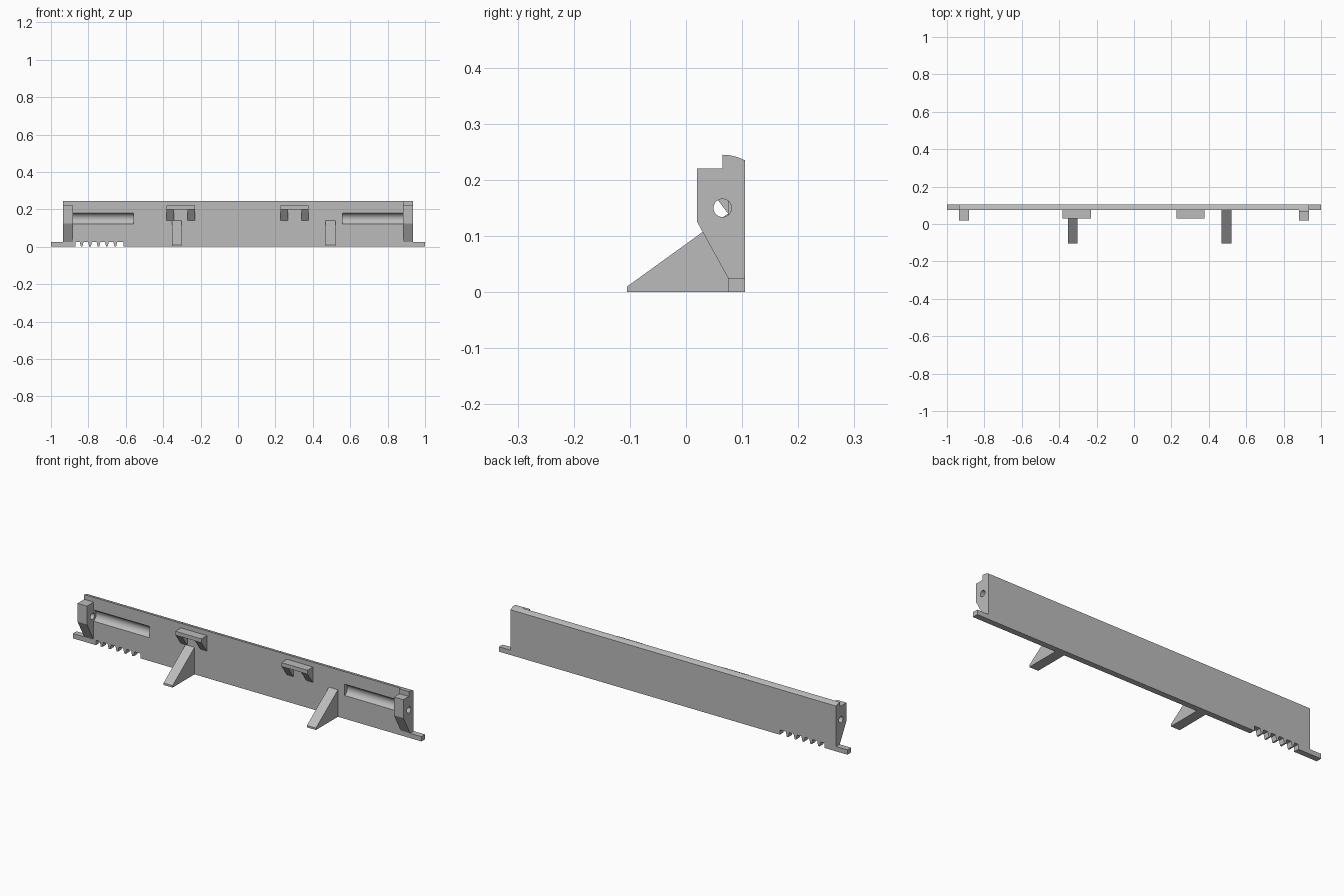
import bpy
import bmesh
import math
from mathutils import Matrix

if "Cube" in bpy.data.objects:
    bpy.data.objects.remove(bpy.data.objects["Cube"], do_unlink=True)

# Single plain grey
grey = bpy.data.materials.new("plain grey")
grey.use_nodes = True
colour = (0.5, 0.5, 0.5, 1)
grey.diffuse_color = colour
grey.node_tree.nodes["Principled BSDF"].inputs["Base Color"].default_value = colour

BACK, FRONT = 0.105, 0.075      # panel faces in y
PIN_Y, PIN_Z = 0.065, 0.15      # axis of the pin holes and grooves
END, INNER = 0.935, 0.881       # bracket sides in x


def finish(name, bm):
    bmesh.ops.recalc_face_normals(bm, faces=bm.faces)
    mesh = bpy.data.meshes.new(name)
    bm.to_mesh(mesh)
    bm.free()
    mesh.materials.append(grey)
    obj = bpy.data.objects.new(name, mesh)
    bpy.context.collection.objects.link(obj)
    return obj


def prism(name, points, low, high, axis="x"):
    """Extrude a (y, z) profile along x, or an (x, z) profile along y."""
    bm = bmesh.new()
    place = (lambda a, b: (low, a, b)) if axis == "x" else (lambda a, b: (a, low, b))
    face = bm.faces.new([bm.verts.new(place(a, b)) for a, b in points])
    moved = bmesh.ops.extrude_face_region(bm, geom=[face])["geom"]
    step = (high - low, 0, 0) if axis == "x" else (0, high - low, 0)
    bmesh.ops.translate(bm, vec=step, verts=[v for v in moved if isinstance(v, bmesh.types.BMVert)])
    return finish(name, bm)


def block(name, x0, x1, y0, y1, z0, z1):
    return prism(name, [(y0, z0), (y1, z0), (y1, z1), (y0, z1)], x0, x1)


def rod(name, radius, x0, x1):
    bm = bmesh.new()
    bmesh.ops.create_cone(bm, cap_ends=True, segments=48, radius1=radius,
                          radius2=radius, depth=x1 - x0)
    turn = Matrix.Rotation(math.pi / 2, 4, "Y")
    bmesh.ops.transform(bm, matrix=Matrix.Translation(((x0 + x1) / 2, PIN_Y, PIN_Z)) @ turn,
                        verts=bm.verts)
    return finish(name, bm)


def cut(target, cutter):
    cutter.hide_render = True
    mod = target.modifiers.new("cut", "BOOLEAN")
    mod.operation = "DIFFERENCE"
    mod.solver = "EXACT"
    mod.object = cutter
    bpy.context.view_layer.objects.active = target
    bpy.ops.object.modifier_apply(modifier=mod.name)
    bpy.data.objects.remove(cutter, do_unlink=True)


def top_curve(y):
    return 0.245 - 0.01 * ((y - PIN_Y) / (BACK - PIN_Y)) ** 2


# Long panel with a rounded top edge
crown = [FRONT + (BACK - FRONT) * i / 5 for i in range(6)]
panel = prism("panel", [(BACK, 0), (FRONT, 0)] + [(y, top_curve(y)) for y in crown], -END, END)

# Toothed opening in the lower edge
cut(panel, block("tooth_opening", -0.868, -0.612, 0, 0.2, -0.1, 0.025))
for i in range(5):
    x = -0.836 + 0.045 * i
    prism(f"tooth_{i + 1}", [(x - 0.01, 0.025), (x - 0.004, 0), (x + 0.004, 0), (x + 0.01, 0.025)],
          FRONT, BACK, "y")

for side, label in ((1, "left"), (-1, "right")):
    def span(a, b):
        return sorted((side * a, side * b))

    # Foot tab beyond the end of the panel
    block(f"{label}_foot", *span(END, 1), FRONT, BACK, 0, 0.025)

    # Rounded groove and pin hole
    cut(panel, rod("groove_cutter", 0.031, *span(0.56, INNER)))
    cut(panel, rod("panel_hole_cutter", 0.016, *span(0.87, 0.96)))

    # End bracket, with a raised step on the left one only
    outline = [(FRONT, 0.025), (0.02, 0.125), (0.02, 0.22)]
    if side > 0:
        outline += [(PIN_Y, 0.22), (PIN_Y, 0.245), (FRONT, top_curve(FRONT))]
    else:
        outline += [(FRONT, 0.22)]
    bracket = prism(f"{label}_bracket", outline, *span(INNER, END))
    cut(bracket, rod("pin_hole_cutter", 0.016, *span(0.85, 0.96)))

# Hooks: a top bar over two sloped legs
for label, x in (("left", 0.303), ("right", -0.306)):
    block(f"{label}_hook_bar", x - 0.075, x + 0.075, 0.03, FRONT, 0.2, 0.22)
    for n, dx in (("inner", -0.056), ("outer", 0.056)):
        prism(f"{label}_hook_{n}_leg", [(0.03, 0.2), (FRONT, 0.14), (FRONT, 0.2)],
              x + dx - 0.019, x + dx + 0.019)

# Triangular support gussets
for label, x in (("left", 0.495), ("right", -0.328)):
    prism(f"{label}_gusset", [(FRONT, 0), (-0.105, 0), (-0.105, 0.01), (FRONT, 0.14)],
          x - 0.026, x + 0.026)

# Smooth the round surfaces, keep the corners sharp
for obj in bpy.context.collection.objects:
    obj.select_set(obj.type == "MESH")
bpy.context.view_layer.objects.active = panel
bpy.ops.object.shade_smooth_by_angle(angle=math.radians(25))
